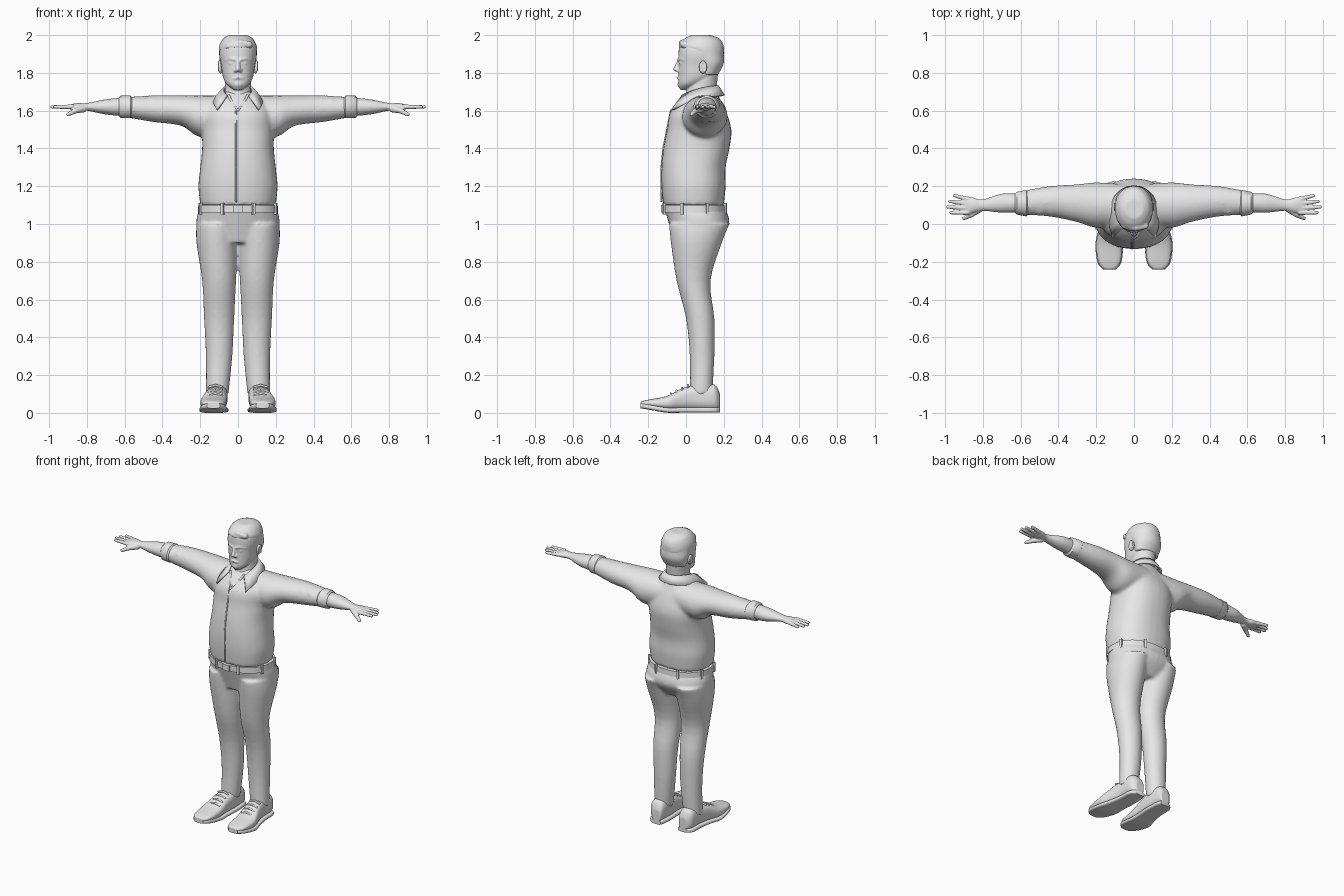
import bpy, bmesh, math
from mathutils import Vector, Matrix

start_cube = bpy.data.objects.get("Cube")
if start_cube:
    bpy.data.objects.remove(start_cube, do_unlink=True)

tone = (0.8, 0.8, 0.8, 1)
clay = bpy.data.materials.new("plain grey")
clay.use_nodes = True
clay.diffuse_color = tone
clay.node_tree.nodes["Principled BSDF"].inputs["Base Color"].default_value = tone


def blend_rows(rows, steps):
    """Insert smoothly interpolated rows between the given ones."""
    rows = [Vector(row) for row in rows]
    padded = [rows[0], *rows, rows[-1]]
    for before, here, there, after in zip(padded, padded[1:], padded[2:], padded[3:]):
        slope_here, slope_there = (there - before) / 2, (after - here) / 2
        for step in range(steps):
            t = step / steps
            ease = t * t * (3 - 2 * t)
            yield (here.lerp(there, ease) + slope_here * t * (1 - t) ** 2
                   + slope_there * t * t * (t - 1))
    yield rows[-1]


def loft(bm, rings, axis="z", side=1, power=2, sides=32, steps=4):
    """Closed loft: each ring is (distance along axis, centre a, centre b, radius a, radius b)."""
    loops = []
    for along, centre_a, centre_b, radius_a, radius_b in blend_rows(rings, steps):
        loop = []
        for i in range(sides):
            angle = math.tau * i / sides
            cosine, sine = math.cos(angle), math.sin(angle)
            a = centre_a + radius_a * math.copysign(abs(cosine) ** (2 / power), cosine)
            b = centre_b + radius_b * math.copysign(abs(sine) ** (2 / power), sine)
            x, y, z = {"x": (along, a, b), "y": (a, along, b), "z": (a, b, along)}[axis]
            loop.append(bm.verts.new((x * side, y, z)))
        loops.append(loop)
    for low, high in zip(loops, loops[1:]):
        for i in range(sides):
            bm.faces.new((low[i - 1], low[i], high[i], high[i - 1]))
    bm.faces.new(loops[0])
    bm.faces.new(loops[-1])


def column(bm, rows, **options):
    """Upright centred loft: each row is (height, half width, front, back)."""
    loft(bm, [(z, 0, (front + back) / 2, half, (back - front) / 2)
              for z, half, front, back in rows], **options)


def ball(bm, centre, size, side=1):
    x, y, z = centre
    place = Matrix.Translation((x * side, y, z)) @ Matrix.Diagonal((*size, 1))
    bmesh.ops.create_uvsphere(bm, u_segments=16, v_segments=10, radius=1, matrix=place)


def rod(bm, points, start, end, side=1):
    """Rounded tapering rod through a chain of points."""
    points = [Vector((x * side, y, z)) for x, y, z in points]
    spans = len(points) - 1
    radii = [start + (end - start) * i / spans for i in range(spans + 1)]
    for point, radius in zip(points, radii):
        ball(bm, point, (radius, radius, radius))
    for p, q, wide, thin in zip(points, points[1:], radii, radii[1:]):
        turn = (q - p).to_track_quat("Z", "Y").to_matrix().to_4x4()
        bmesh.ops.create_cone(bm, cap_ends=True, segments=12, radius1=wide, radius2=thin,
                              depth=(q - p).length, matrix=Matrix.Translation((p + q) / 2) @ turn)


def box(bm, centre, size, turn=0):
    place = Matrix.Translation(centre) @ Matrix.Rotation(turn, 4, "Z")
    bmesh.ops.create_cube(bm, size=1, matrix=place @ Matrix.Diagonal((*size, 1)))


def finish(name, bm, voxel=0, soften=3):
    """Turn the mesh into an object; a voxel size fuses its pieces into one skin."""
    bmesh.ops.recalc_face_normals(bm, faces=bm.faces[:])
    mesh = bpy.data.meshes.new(name)
    bm.to_mesh(mesh)
    bm.free()
    mesh.materials.append(clay)
    obj = bpy.data.objects.new(name, mesh)
    bpy.context.collection.objects.link(obj)
    if voxel:
        fuse = obj.modifiers.new("fuse", "REMESH")
        fuse.mode = "VOXEL"
        fuse.voxel_size = voxel
        fuse.use_smooth_shade = True
        relax = obj.modifiers.new("relax", "SMOOTH")
        relax.iterations = soften
    else:
        bpy.ops.object.select_all(action="DESELECT")
        obj.select_set(True)
        bpy.context.view_layer.objects.active = obj
        bpy.ops.object.shade_smooth_by_angle(angle=math.radians(40))
    return obj


both_sides = (1, -1)

# Shirt: torso and sleeves fused, with cloth folds along the sleeves
shirt = bmesh.new()
column(shirt, [(1.1, .2, -.12, .2), (1.2, .21, -.13, .21), (1.3, .2, -.13, .21), (1.4, .19, -.12, .23),
               (1.5, .19, -.1, .24), (1.6, .18, -.08, .21), (1.7, .09, .01, .16)], power=2.3)
for side in both_sides:
    loft(shirt, [(.05, .1, 1.58, .11, .1), (.2, .1, 1.57, .12, .11), (.3, .11, 1.6, .1, .08),
                 (.45, .12, 1.61, .08, .07), (.62, .11, 1.62, .06, .05)], "x", side)
    for i in range(4):
        x, lean = .32 + .06 * i, .03 * (-1) ** i
        rod(shirt, [(x, .06, 1.65), (x + lean, .11, 1.67), (x, .17, 1.65)], .01, .01, side)
finish("shirt", shirt, .01, 7)

# Rolled cuffs
cuffs = bmesh.new()
for side in both_sides:
    loft(cuffs, [(.56, .11, 1.62, .06, .05), (.57, .11, 1.62, .07, .06),
                 (.62, .11, 1.62, .06, .06), (.63, .11, 1.62, .05, .05)], "x", side, steps=1)
finish("cuffs", cuffs)

# Shirt front edge and neckline
placket = bmesh.new()
rod(placket, [(-.01, -.08, 1.6), (-.01, -.1, 1.5), (-.01, -.12, 1.4),
              (-.01, -.13, 1.3), (-.01, -.13, 1.12)], .005, .005)
for side in both_sides:
    rod(placket, [(.05, -.01, 1.68), (.03, -.04, 1.64), (0, -.08, 1.6)], .007, .005, side)
finish("shirt_placket", placket)

# Collar: a folded band whose fronts reach down into points
collar = bmesh.new()
edges = []
spans = 8
for i in range(spans + 1):
    reach = i / spans
    angle, pull = math.radians(130) * reach, reach ** 3
    across, back = math.sin(angle), math.cos(angle)
    inner = (.076 * across, .085 + .083 * back - .05 * pull, 1.73 - .05 * pull)
    outer = (.125 * across + .015 * pull, .07 + .13 * back - .06 * pull, 1.68 - .075 * pull)
    edges.append((collar.verts.new(inner), collar.verts.new(outer)))
for (top, rim), (next_top, next_rim) in zip(edges, edges[1:]):
    collar.faces.new((top, rim, next_rim, next_top))
collar_obj = finish("collar", collar)
collar_obj.modifiers.new("mirror", "MIRROR").use_clip = True
cloth = collar_obj.modifiers.new("cloth", "SOLIDIFY")
cloth.thickness = .012
cloth.offset = 0

# Trousers: hips and legs fused
trousers = bmesh.new()
column(trousers, [(1.1, .2, -.12, .2), (1, .22, -.09, .23), (.9, .16, -.06, .16)], power=2.2)
for side in both_sides:
    leg = [(1, .11, .11, -.09, .23), (.9, .11, .11, -.08, .19), (.7, .1, .09, -.05, .13),
           (.5, .1, .08, 0, .15), (.3, .1, .07, .02, .15), (.1, .11, .06, .02, .14)]
    loft(trousers, [(z, x, (front + back) / 2, half, (back - front) / 2)
                    for z, x, half, front, back in leg], side=side)
finish("trousers", trousers, .01, 6)

# Belt with loops and buckle
belt = bmesh.new()
column(belt, [(1.06, .213, -.124, .216), (1.1, .21, -.124, .214)], power=2.2, sides=48, steps=1)
finish("belt", belt)
trim = bmesh.new()
for i in range(8):
    angle = math.tau * (i + .5) / 8
    box(trim, (.215 * math.cos(angle), .046 + .175 * math.sin(angle), 1.08), (.015, .015, .06), angle)
box(trim, (0, -.128, 1.08), (.05, .01, .04))
finish("belt_loops_and_buckle", trim)

# Forearms and hands, with spread fingers and thumb
arms = bmesh.new()
for side in both_sides:
    loft(arms, [(.6, .11, 1.62, .05, .05), (.7, .11, 1.62, .05, .04), (.8, .1, 1.62, .03, .02),
                (.85, .1, 1.62, .04, .02), (.9, .1, 1.62, .05, .01)], "x", side)
    for i, reach in enumerate((.97, .985, .975, .95)):
        rod(arms, [(.88, .06 + .024 * i, 1.62), (reach, .06 + .03 * i, 1.62)], .013, .009, side)
    rod(arms, [(.82, .08, 1.61), (.86, .05, 1.6), (.9, .03, 1.58)], .02, .01, side)
finish("forearms_and_hands", arms, .004)

# Head, neck and facial features
head = bmesh.new()
column(head, [(1.6, .08, -.02, .15), (1.7, .07, 0, .16), (1.8, .07, .03, .17)])
column(head, [(1.71, .02, -.03, .02), (1.74, .06, -.04, .08), (1.78, .08, -.04, .15),
              (1.84, .09, -.04, .18), (1.9, .1, -.04, .2), (1.95, .09, -.03, .19),
              (1.99, .04, .02, .13)], power=2.2)
rod(head, [(0, -.04, 1.86), (0, -.054, 1.82)], .009, .013)
ball(head, (0, -.03, 1.74), (.025, .015, .02))
rod(head, [(-.024, -.035, 1.77), (0, -.045, 1.775), (.024, -.035, 1.77)], .006, .006)
for side in both_sides:
    ball(head, (.013, -.045, 1.813), (.01, .01, .01), side)
    rod(head, [(.013, -.04, 1.87), (.04, -.03, 1.875), (.065, -.01, 1.87)], .008, .006, side)
    ball(head, (.036, -.026, 1.85), (.013, .01, .007), side)
finish("head", head, .005)

# Ears with a raised rim
ears = bmesh.new()
for side in both_sides:
    ball(ears, (.093, .09, 1.83), (.012, .02, .035), side)
    rim = [math.pi * i / 4 for i in range(-1, 6)]
    rod(ears, [(.1, .09 + .016 * math.cos(angle), 1.83 + .03 * math.sin(angle)) for angle in rim],
        .006, .006, side)
finish("ears", ears, .004)

# Hair: short cap with a swept fringe
hair = bmesh.new()
column(hair, [(1.79, .08, .07, .17), (1.85, .096, .05, .2), (1.9, .1, 0, .2), (1.94, .1, -.04, .2),
              (1.98, .08, -.01, .18), (2, .05, .03, .13)])
rod(hair, [(.06, -.01, 1.95), (.01, -.02, 1.96), (-.05, -.01, 1.94), (-.08, .03, 1.92)], .018, .015)
finish("hair", hair, .006)

# Shoes with soles and laces
shoes, soles, laces = bmesh.new(), bmesh.new(), bmesh.new()
upper = [(.18, .1, .03, .1), (.15, .11, .05, .15), (.06, .11, .055, .15), (-.02, .12, .06, .13),
         (-.1, .13, .07, .09), (-.2, .13, .06, .07), (-.24, .13, .03, .06)]
for side in both_sides:
    body, tread = [], []
    for y, x, half, top in upper:
        lift = .015 + max(0, -.1 - y) / 6
        body.append((y, x, (lift + top) / 2, half, (top - lift) / 2))
        tread.append((y, x, lift, half + .004, .014))
    loft(shoes, body, "y", side, power=2.6)
    loft(soles, tread, "y", side, power=4)
    for i in range(4):
        y, z = .01 - .03 * i, .147 - .015 * i
        rod(laces, [(.085, y, z - .01), (.12, y, z), (.155, y, z - .01)], .006, .006, side)
finish("shoes", shoes, .006)
finish("soles", soles)
finish("laces", laces)
